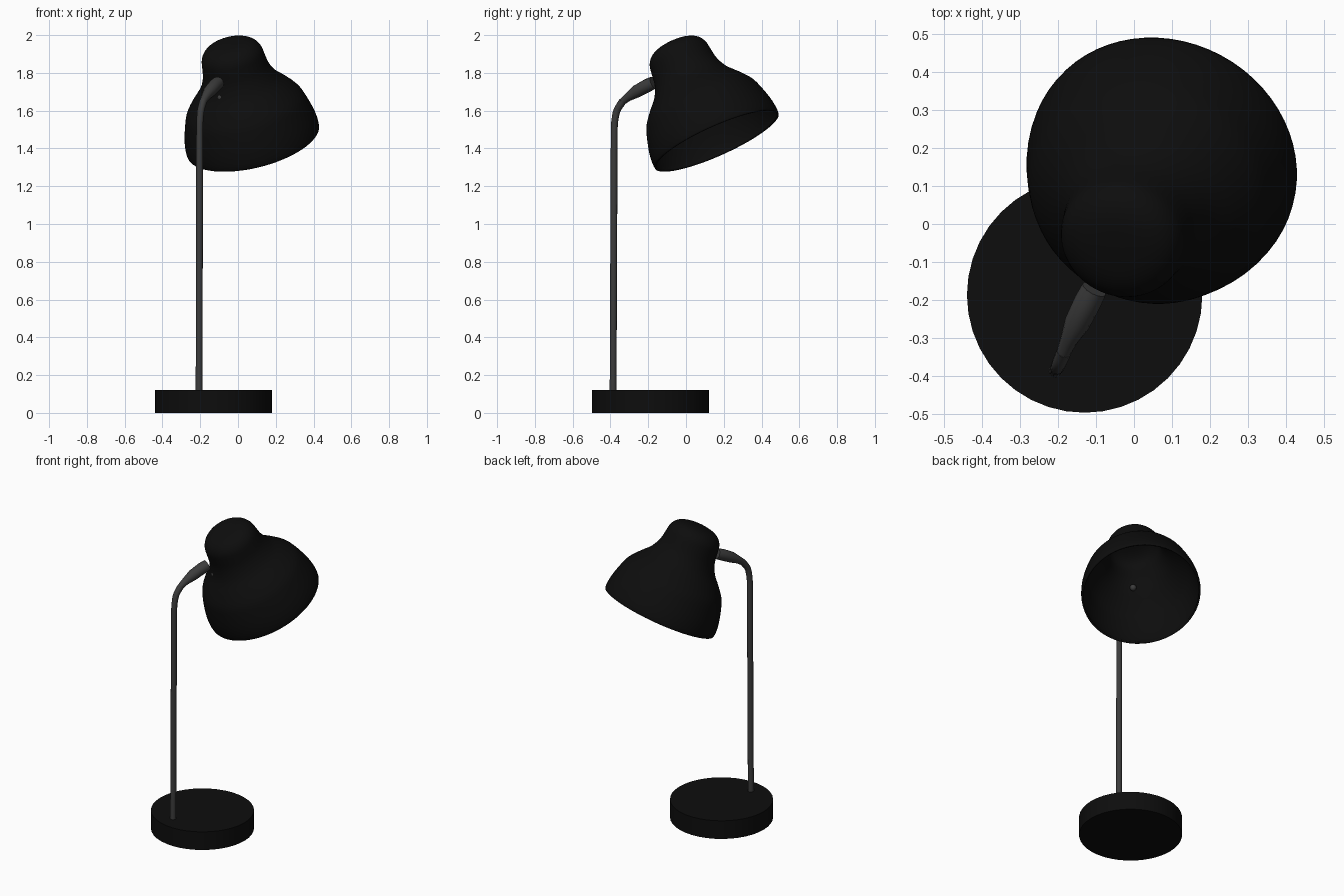
import bpy, bmesh, math
from mathutils import Vector

if "Cube" in bpy.data.objects:
    bpy.data.objects.remove(bpy.data.objects["Cube"])


def material(name, value):
    m = bpy.data.materials.new(name)
    m.diffuse_color = (value, value, value, 1)
    m.use_nodes = True
    m.node_tree.nodes["Principled BSDF"].inputs["Base Color"].default_value = m.diffuse_color
    return m


BLACK = material("matte_black", 0.004)
GREY = material("dark_grey_metal", 0.045)


def smooth_points(pts, steps):
    """Catmull-Rom interpolation through points of any dimension."""
    p = [Vector(q) for q in pts]
    p = [2 * p[0] - p[1]] + p + [2 * p[-1] - p[-2]]
    out = []
    for a, b, c, d in zip(p, p[1:], p[2:], p[3:]):
        for i in range(steps):
            t = i / steps
            out.append(0.5 * (2 * b + (c - a) * t + (2 * a - 5 * b + 4 * c - d) * t * t
                              + (3 * b - a - 3 * c + d) * t ** 3))
    return out + [p[-2]]


def activate(ob):
    bpy.ops.object.select_all(action='DESELECT')
    bpy.context.view_layer.objects.active = ob
    ob.select_set(True)


def finish(ob, name, mat, angle=40):
    ob.name = name
    ob.data.materials.append(mat)
    activate(ob)
    bpy.ops.object.shade_smooth_by_angle(angle=math.radians(angle))


def lathe(name, profile, mat, sides):
    """Revolve (radius, height) pairs about z, closing the last point at the axis."""
    bm = bmesh.new()
    rings = [[bm.verts.new((r * math.cos(a), r * math.sin(a), h))
              for a in (2 * math.pi * k / sides for k in range(sides))]
             for r, h in profile[:-1]]
    for low, high in zip(rings, rings[1:]):
        for k in range(sides):
            n = (k + 1) % sides
            bm.faces.new((low[k], low[n], high[n], high[k]))
    tip = bm.verts.new((0, 0, profile[-1][1]))
    for k in range(sides):
        bm.faces.new((rings[-1][k], rings[-1][(k + 1) % sides], tip))
    mesh = bpy.data.meshes.new(name)
    bm.to_mesh(mesh)
    bm.free()
    ob = bpy.data.objects.new(name, mesh)
    bpy.context.collection.objects.link(ob)
    finish(ob, name, mat)
    return ob


# round weighted base
bpy.ops.mesh.primitive_cylinder_add(vertices=40, radius=0.31, depth=0.12,
                                    location=(-0.13, -0.187, 0.06))
finish(bpy.context.object, "base", BLACK)

# tilted bell shade with a rounded neck cap
profile = smooth_points([(0.358, 0), (0.36, 0.03), (0.352, 0.09), (0.33, 0.17), (0.308, 0.225),
                         (0.262, 0.285), (0.21, 0.345), (0.18, 0.41), (0.17, 0.47),
                         (0.161, 0.52), (0.132, 0.558), (0.08, 0.579), (0, 0.585)], 3)
shade = lathe("shade", profile, BLACK, 64)
wall = shade.modifiers.new("wall", 'SOLIDIFY')
wall.thickness = 0.01
wall.offset = -1
shade.location = (0.08, 0.163, 1.44)
up = Vector((-0.22, -0.40, 0.89))
shade.rotation_mode = 'QUATERNION'
shade.rotation_quaternion = Vector((0, 0, 1)).rotation_difference(up)

# upright stem bending into the shade (x, y, z, radius)
path = [(-0.206, -0.386, 0.11, 0.018), (-0.203, -0.380, 1.50, 0.018)]
path += smooth_points([(-0.202, -0.378, 1.54, 0.018), (-0.197, -0.366, 1.60, 0.019),
                       (-0.184, -0.335, 1.65, 0.020)], 4)


def tube(name, points):
    curve = bpy.data.curves.new(name, 'CURVE')
    curve.dimensions = '3D'
    curve.bevel_depth = 1
    curve.bevel_resolution = 4
    curve.use_fill_caps = True
    spline = curve.splines.new('POLY')
    spline.points.add(len(points) - 1)
    for pt, (x, y, z, r) in zip(spline.points, points):
        pt.co = (x, y, z, 1)
        pt.radius = r
    ob = bpy.data.objects.new(name, curve)
    bpy.context.collection.objects.link(ob)
    activate(ob)
    bpy.ops.object.convert(target='MESH')
    finish(bpy.context.object, name, GREY)


tube("stem", path)

# thicker sleeve joining stem and shade
tube("sleeve", [(-0.186, -0.340, 1.645, 0.019), (-0.172, -0.307, 1.672, 0.023),
                (-0.150, -0.262, 1.702, 0.034), (-0.122, -0.205, 1.733, 0.036),
                (-0.105, -0.172, 1.748, 0.034)])

# fixing screw inside the shade
bpy.ops.mesh.primitive_uv_sphere_add(segments=16, ring_count=10, radius=0.02,
                                     location=(-0.09, -0.115, 1.67))
finish(bpy.context.object, "fixing_screw", GREY)
